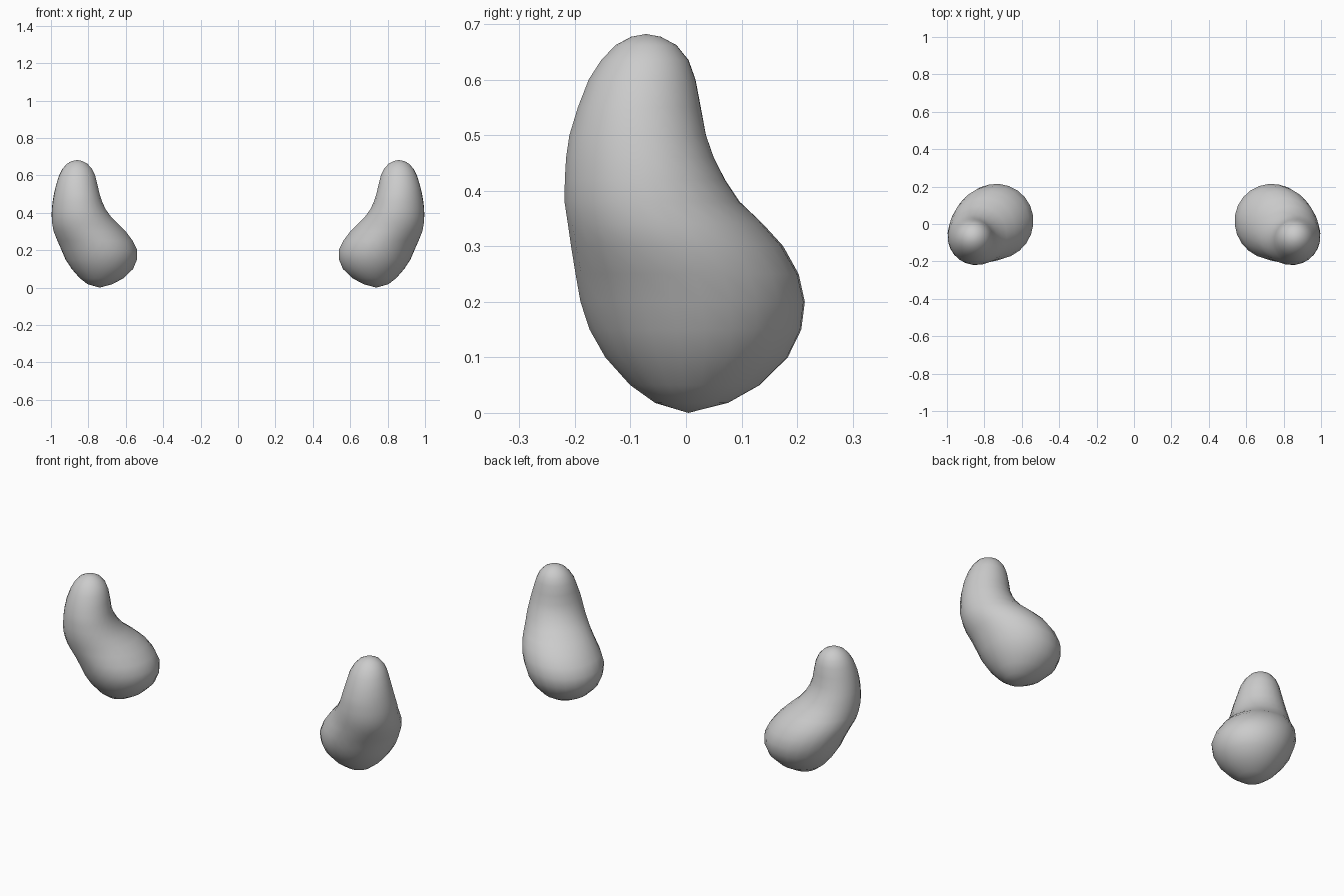
import bpy, bmesh, math
from mathutils import Vector

cube = bpy.data.objects.get("Cube")
if cube:
    bpy.data.objects.remove(cube, do_unlink=True)

grey = bpy.data.materials.new("soft grey")
grey.use_nodes = True
colour = (0.6, 0.6, 0.6, 1)
grey.diffuse_color = colour
grey.node_tree.nodes["Principled BSDF"].inputs["Base Color"].default_value = colour

# Level sections: height, centre x, centre y, radius along the bend, radius across it
SECTIONS = [
    (0.018, 0.738, 0.010, 0.066, 0.066),
    (0.050, 0.729, 0.016, 0.117, 0.117),
    (0.100, 0.725, 0.019, 0.166, 0.164),
    (0.150, 0.731, 0.017, 0.193, 0.190),
    (0.200, 0.741, 0.012, 0.205, 0.201),
    (0.250, 0.764, 0.002, 0.206, 0.198),
    (0.300, 0.793, -0.016, 0.201, 0.184),
    (0.340, 0.816, -0.037, 0.184, 0.170),
    (0.380, 0.838, -0.061, 0.160, 0.157),
    (0.420, 0.852, -0.074, 0.142, 0.147),
    (0.460, 0.859, -0.083, 0.129, 0.137),
    (0.500, 0.862, -0.087, 0.119, 0.127),
    (0.550, 0.862, -0.084, 0.110, 0.112),
    (0.600, 0.860, -0.079, 0.096, 0.097),
    (0.635, 0.860, -0.074, 0.079, 0.079),
    (0.662, 0.860, -0.072, 0.055, 0.055),
    (0.677, 0.860, -0.072, 0.027, 0.027),
]
BOTTOM, TOP = (0.74, 0.004, 0.0), (0.86, -0.072, 0.682)
SIDES = 24
ALONG = Vector((-0.77, 0.64, 0)).normalized()   # the belly swells inward and back
ACROSS = Vector((ALONG.y, -ALONG.x, 0))


def bean(name, side):
    """Loft the level sections into one closed bean; side is +1 or -1."""
    bm = bmesh.new()
    flip = Vector((side, 1, 1))
    rings = []
    for z, cx, cy, p, q in SECTIONS:
        ring = []
        for i in range(SIDES):
            a = math.tau * i / SIDES
            co = Vector((cx, cy, z)) + ALONG * p * math.cos(a) + ACROSS * q * math.sin(a)
            ring.append(bm.verts.new(co * flip))
        rings.append(ring)
    poles = [bm.verts.new(Vector(c) * flip) for c in (BOTTOM, TOP)]
    for i in range(SIDES):
        j = (i + 1) % SIDES
        for low, high in zip(rings, rings[1:]):
            bm.faces.new((low[i], low[j], high[j], high[i]))
        bm.faces.new((poles[0], rings[0][j], rings[0][i]))
        bm.faces.new((poles[1], rings[-1][i], rings[-1][j]))
    bmesh.ops.recalc_face_normals(bm, faces=bm.faces)
    for f in bm.faces:
        f.smooth = True
    mesh = bpy.data.meshes.new(name)
    bm.to_mesh(mesh)
    bm.free()
    mesh.materials.append(grey)
    obj = bpy.data.objects.new(name, mesh)
    bpy.context.collection.objects.link(obj)


bean("left_bean", 1)
bean("right_bean", -1)
